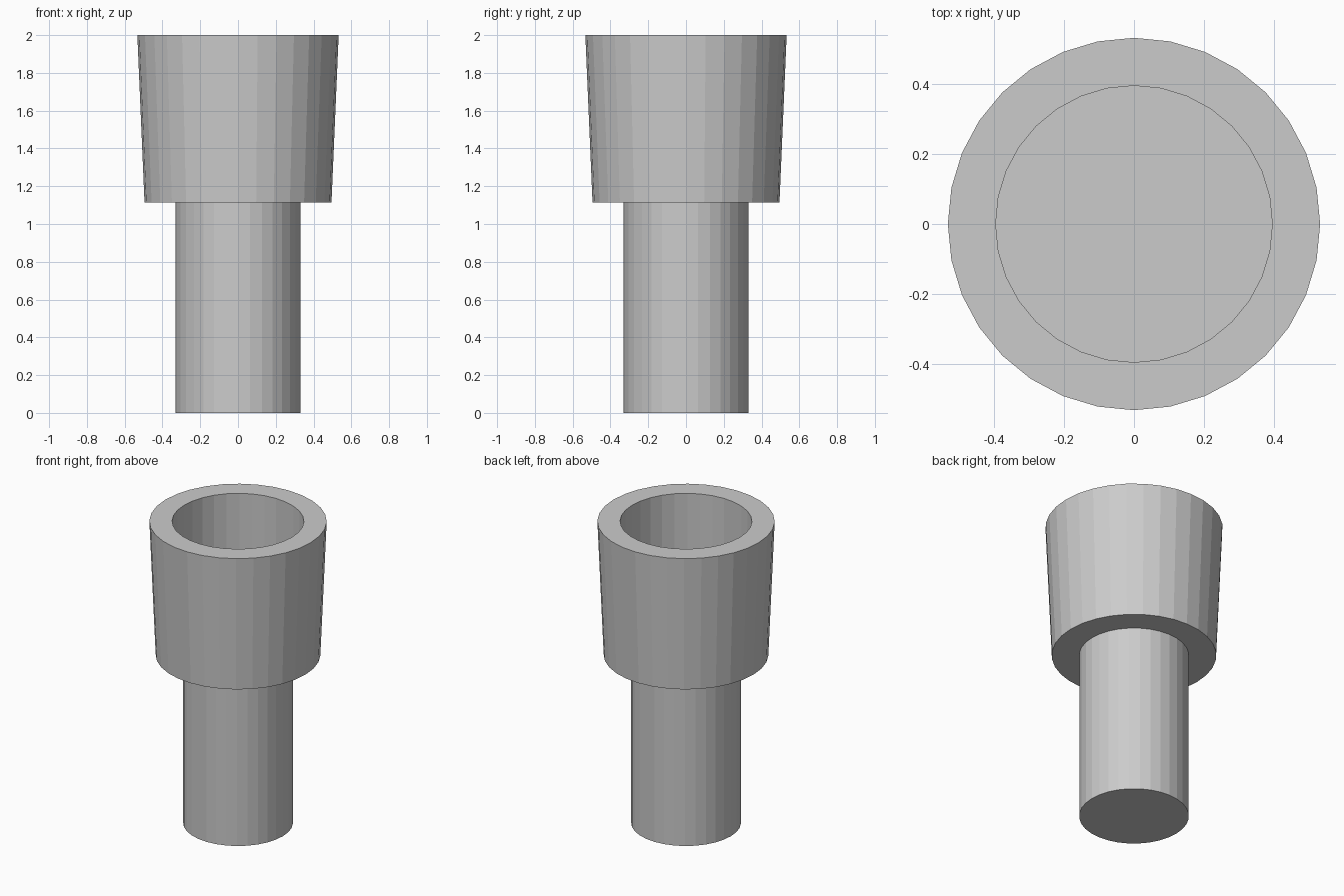
import bpy, bmesh, math

if "Cube" in bpy.data.objects:
    bpy.data.objects.remove(bpy.data.objects["Cube"])

SIDES = 32


def lathe(name, profile):
    """Revolve (radius, z) points into a closed, flat-faced solid with capped ends."""
    bm = bmesh.new()
    rings = []
    for r, z in profile:
        rings.append([bm.verts.new((r * math.cos(2 * math.pi * i / SIDES),
                                    r * math.sin(2 * math.pi * i / SIDES), z))
                      for i in range(SIDES)])
    for a, b in zip(rings, rings[1:]):
        for i in range(SIDES):
            j = (i + 1) % SIDES
            bm.faces.new((a[i], a[j], b[j], b[i]))
    bm.faces.new(rings[0][::-1])
    bm.faces.new(rings[-1])
    bmesh.ops.recalc_face_normals(bm, faces=bm.faces[:])
    mesh = bpy.data.meshes.new(name)
    bm.to_mesh(mesh)
    bm.free()
    obj = bpy.data.objects.new(name, mesh)
    bpy.context.collection.objects.link(obj)
    return obj


# Straight stem, stepped underside, flared cup, rim and straight blind bore
lathe("stemmed_socket", [
    (0.33, 0.0), (0.33, 1.115),
    (0.495, 1.115), (0.533, 2.0),
    (0.396, 2.0), (0.396, 1.25),
])
